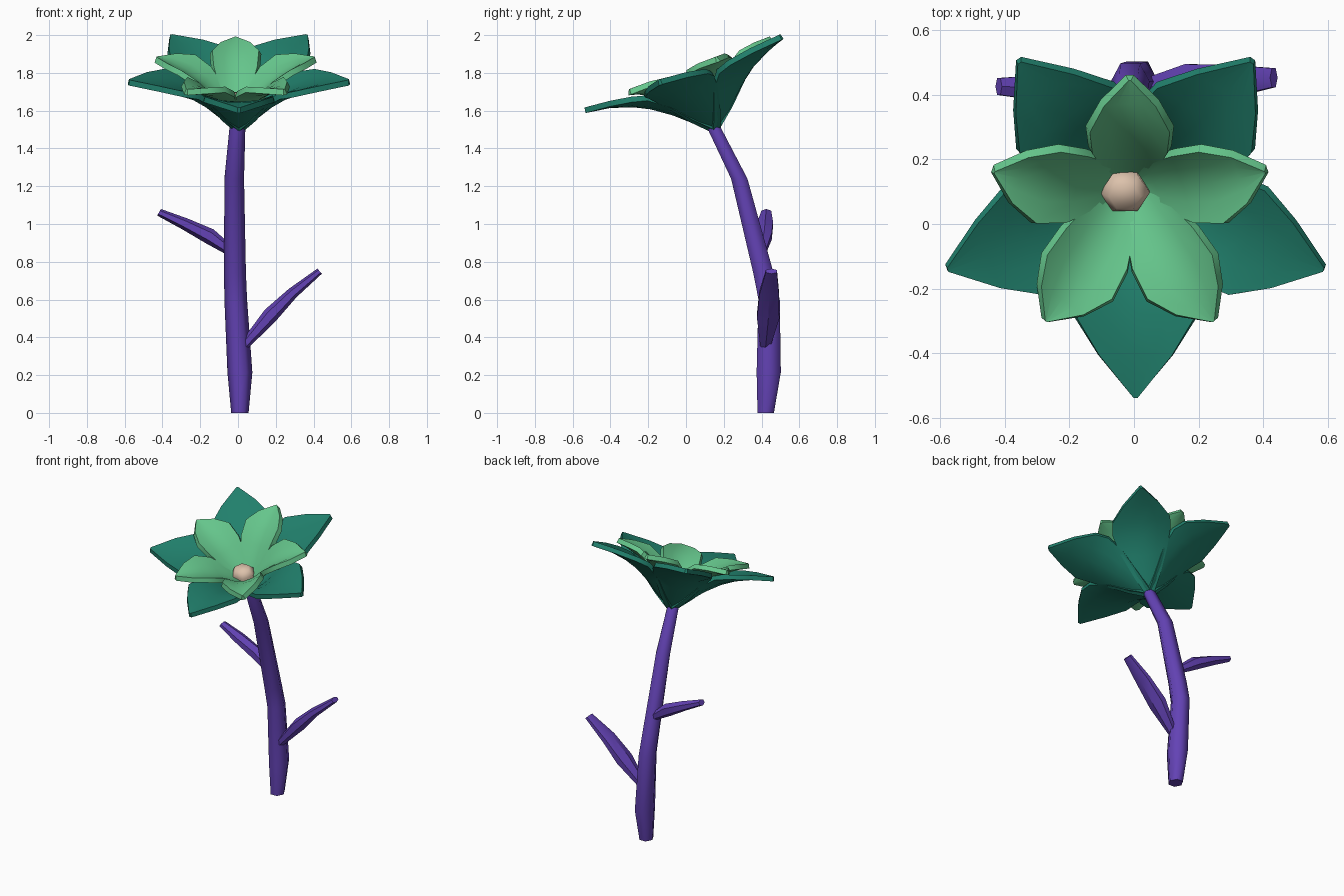
import bpy, bmesh, math
from mathutils import Vector, Matrix

if "Cube" in bpy.data.objects:
    bpy.data.objects.remove(bpy.data.objects["Cube"])


def material(name, rgb):
    m = bpy.data.materials.new(name)
    m.diffuse_color = (*rgb, 1)
    m.use_nodes = True
    m.node_tree.nodes["Principled BSDF"].inputs["Base Color"].default_value = m.diffuse_color
    return m


PURPLE = material("purple stem", (0.125, 0.055, 0.46))
DARK = material("dark green", (0.015, 0.215, 0.15))
LIGHT = material("light green", (0.13, 0.56, 0.26))
CREAM = material("cream", (0.72, 0.54, 0.41))


def finish(bm, name, mat, angle=35, thickness=0):
    bmesh.ops.recalc_face_normals(bm, faces=bm.faces)
    me = bpy.data.meshes.new(name)
    bm.to_mesh(me)
    bm.free()
    me.materials.append(mat)
    ob = bpy.data.objects.new(name, me)
    bpy.context.collection.objects.link(ob)
    bpy.ops.object.select_all(action='DESELECT')
    ob.select_set(True)
    bpy.context.view_layer.objects.active = ob
    if thickness:
        mod = ob.modifiers.new("thickness", 'SOLIDIFY')
        mod.thickness = thickness
        mod.offset = 0
        bpy.ops.object.modifier_apply(modifier=mod.name)
    bpy.ops.object.shade_smooth_by_angle(angle=math.radians(angle))
    return ob


def loft(name, rings, mat, across, up, sides=6, phase=0.5, angle=35):
    """Tube through rings of (centre, half width along across, half width along up)."""
    bm = bmesh.new()
    loops = []
    for c, a, b in rings:
        loops.append([bm.verts.new(Vector(c) + across * a * math.cos(t) + up * b * math.sin(t))
                      for t in (2 * math.pi * (i + phase) / sides for i in range(sides))])
    for lo, hi in zip(loops, loops[1:]):
        for i in range(sides):
            j = (i + 1) % sides
            bm.faces.new((lo[i], lo[j], hi[j], hi[i]))
    bm.faces.new(loops[0])
    bm.faces.new(loops[-1])
    return finish(bm, name, mat, angle)


# Flower frame: tipped 20.5 degrees toward the front, origin at the calyx
FLOWER = Matrix.Translation((0.005, 0.157, 1.503)) @ Matrix.Rotation(math.radians(20.5), 4, 'X')


def petals(name, rows, start, mat, thickness, shift=0):
    """Five cupped petals; rows are (radius, height, half width, edge lift)."""
    bm = bmesh.new()
    cols = (-1, -0.5, 0, 0.5, 1)
    for k in range(5):
        m = FLOWER @ Matrix.Translation((shift, 0, 0)) \
            @ Matrix.Rotation(math.radians(start + 72 * k), 4, 'Z')
        grid = [[bm.verts.new(m @ Vector((r, w * s, h + lift * s * s))) for s in cols]
                for r, h, w, lift in rows]
        for lo, hi in zip(grid, grid[1:]):
            for i in range(4):
                bm.faces.new((lo[i], hi[i], hi[i + 1], lo[i + 1]))
    return finish(bm, name, mat, 40, thickness)


# Curved six-sided stem, flat toward front and back
X, Y, Z = Vector((1, 0, 0)), Vector((0, 1, 0)), Vector((0, 0, 1))
loft("stem", [((0.01, 0.422, 0), 0.046, 0.050),
              ((0.01, 0.438, 0.215), 0.066, 0.074),
              ((-0.012, 0.44, 0.60), 0.06, 0.065),
              ((-0.016, 0.41, 0.74), 0.058, 0.062),
              ((-0.02, 0.282, 1.24), 0.052, 0.050),
              ((-0.003, 0.148, 1.51), 0.042, 0.042),
              ((0, 0.135, 1.55), 0.03, 0.03)], PURPLE, X, Y, phase=0, angle=65)

# Two blade leaves on the stem
loft("right_leaf", [((0.03, 0.42, 0.355), 0.03, 0.025),
                    ((0.17, 0.435, 0.515), 0.068, 0.042),
                    ((0.29, 0.44, 0.635), 0.06, 0.03),
                    ((0.432, 0.452, 0.75), 0.034, 0.018)],
     PURPLE, Y, Vector((-0.65, 0, 0.76)))
loft("left_leaf", [((-0.03, 0.40, 0.85), 0.025, 0.025),
                   ((-0.15, 0.415, 0.935), 0.045, 0.042),
                   ((-0.28, 0.42, 1.0), 0.047, 0.032),
                   ((-0.418, 0.425, 1.062), 0.03, 0.02)],
     PURPLE, Y, Vector((0.5, 0, 0.87)))

# Outer and inner petal rings, steep at the base and flattening to the tips
petals("outer_petals", [(0.0, 0.01, 0.03, 0.0),
                        (0.08, 0.07, 0.085, 0.02),
                        (0.18, 0.16, 0.148, 0.045),
                        (0.28, 0.232, 0.184, 0.048),
                        (0.365, 0.275, 0.184, 0.028),
                        (0.48, 0.314, 0.114, 0.008),
                        (0.613, 0.335, 0.008, 0.0)], -90, DARK, 0.03)
petals("inner_petals", [(0.03, 0.095, 0.03, 0.0),
                        (0.09, 0.145, 0.085, 0.03),
                        (0.18, 0.228, 0.122, 0.05),
                        (0.27, 0.288, 0.13, 0.045),
                        (0.36, 0.326, 0.085, 0.018),
                        (0.443, 0.343, 0.008, 0.0)], -54, LIGHT, 0.032, -0.018)

# Faceted flower centre
N = FLOWER.to_3x3()
base = Vector((-0.033, -0.005, 0))
loft("flower_centre", [(FLOWER @ (base + Z * 0.09), 0.07, 0.065),
                       (FLOWER @ (base + Z * 0.16), 0.077, 0.07),
                       (FLOWER @ (base + Z * 0.195), 0.05, 0.045)],
     CREAM, N @ X, N @ Y, phase=0, angle=65)
